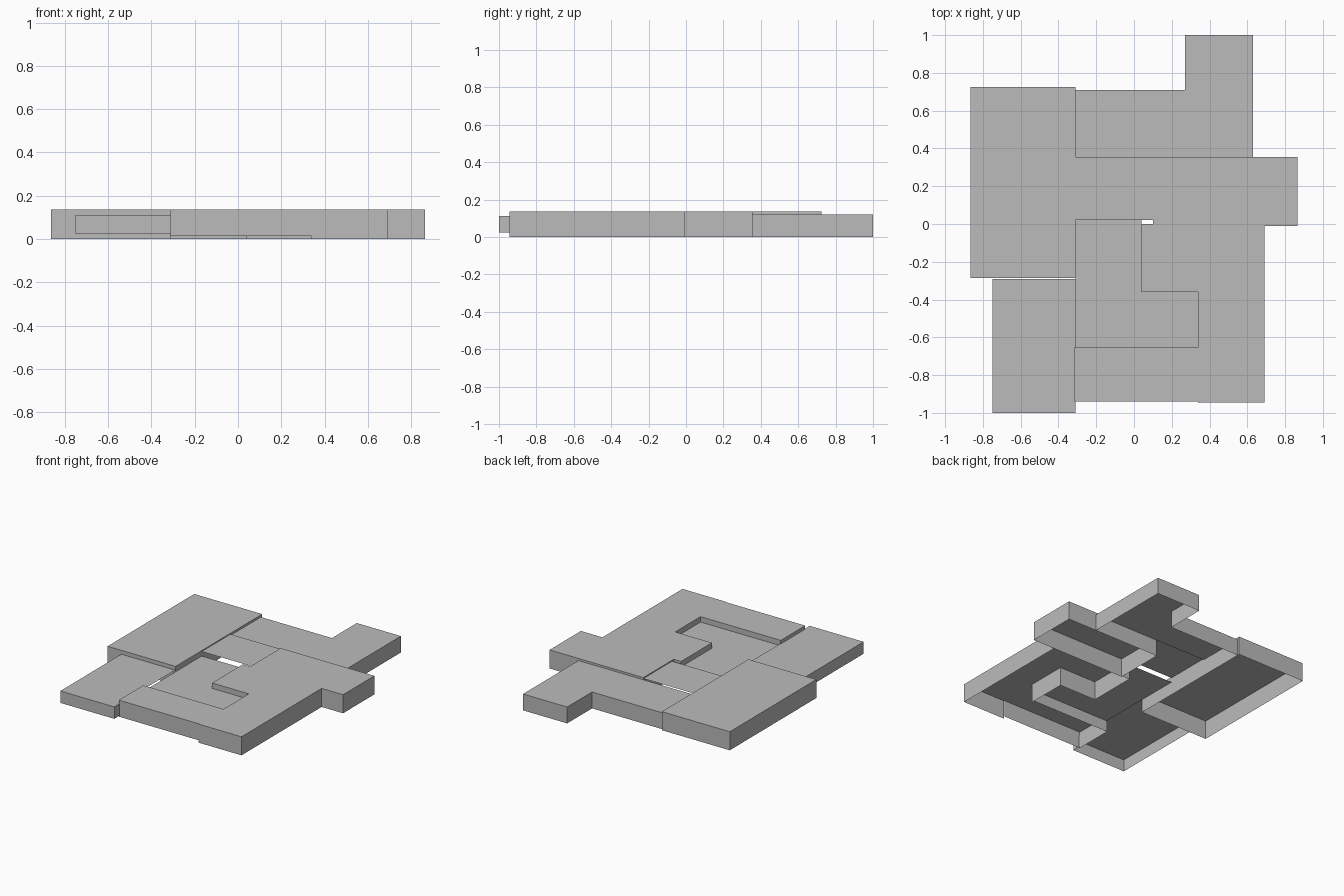
import bpy, bmesh

if "Cube" in bpy.data.objects:
    bpy.data.objects.remove(bpy.data.objects["Cube"])

grey = bpy.data.materials.new("plain_grey")
grey.diffuse_color = (0.5, 0.5, 0.5, 1)
grey.use_nodes = True
grey.node_tree.nodes["Principled BSDF"].inputs["Base Color"].default_value = grey.diffuse_color

TOP = 0.137    # height of the tallest slabs


def slab(name, outline, z0, z1, open_edges=()):
    """Flat roof over an outline with skirt walls and no floor; listed edges get no wall."""
    bm = bmesh.new()
    top = [bm.verts.new((x, y, z1)) for x, y in outline]
    bm.faces.new(top)
    n = len(outline)
    if z0 is not None:
        low = [bm.verts.new((x, y, z0)) for x, y in outline]
        for i in range(n):
            if i not in open_edges:
                j = (i + 1) % n
                bm.faces.new((low[i], low[j], top[j], top[i]))
        loose = [v for v in bm.verts if not v.link_faces]
        bmesh.ops.delete(bm, geom=loose, context='VERTS')
    mesh = bpy.data.meshes.new(name)
    bm.to_mesh(mesh)
    bm.free()
    mesh.materials.append(grey)
    obj = bpy.data.objects.new(name, mesh)
    bpy.context.collection.objects.link(obj)
    return obj


def rect(x0, x1, y0, y1):
    return [(x0, y0), (x1, y0), (x1, y1), (x0, y1)]


# Left wing
slab("left_block", rect(-0.865, -0.31, -0.285, 0.725), 0, TOP)

# Back wing with its projecting tab, open towards the centre
slab("back_block",
     [(-0.31, 0.355), (0.10, 0.355), (0.63, 0.355), (0.63, 1.0),
      (0.27, 1.0), (0.27, 0.71), (-0.31, 0.71)], 0, 0.121, open_edges=(0,))

# Thin plate joining the back wing to the centre
slab("centre_plate", rect(-0.31, 0.10, 0.02, 0.355), None, 0.13)

# Right wing: side arm, main body and lower front strip
slab("right_arm", rect(0.10, 0.865, -0.01, 0.355), 0, TOP)
slab("right_block",
     [(0.34, -0.945), (0.69, -0.945), (0.69, -0.01), (0.10, -0.01),
      (0.10, 0.0), (0.04, 0.0), (0.04, -0.36), (0.34, -0.36), (0.34, -0.655)],
     0, TOP, open_edges=(8,))
slab("front_strip", rect(-0.315, 0.34, -0.94, -0.655), 0.015, TOP, open_edges=(1,))

# Front left wing, open towards the recessed floor
slab("front_left_block",
     [(-0.75, -1.0), (-0.31, -1.0), (-0.31, -0.655), (-0.31, -0.29), (-0.75, -0.29)],
     0.023, 0.111, open_edges=(2,))

# Recessed floor in the middle
slab("recessed_floor",
     [(-0.31, -0.655), (0.34, -0.655), (0.34, -0.36), (0.04, -0.36),
      (0.04, 0.02), (-0.31, 0.02)], None, 0.097)
